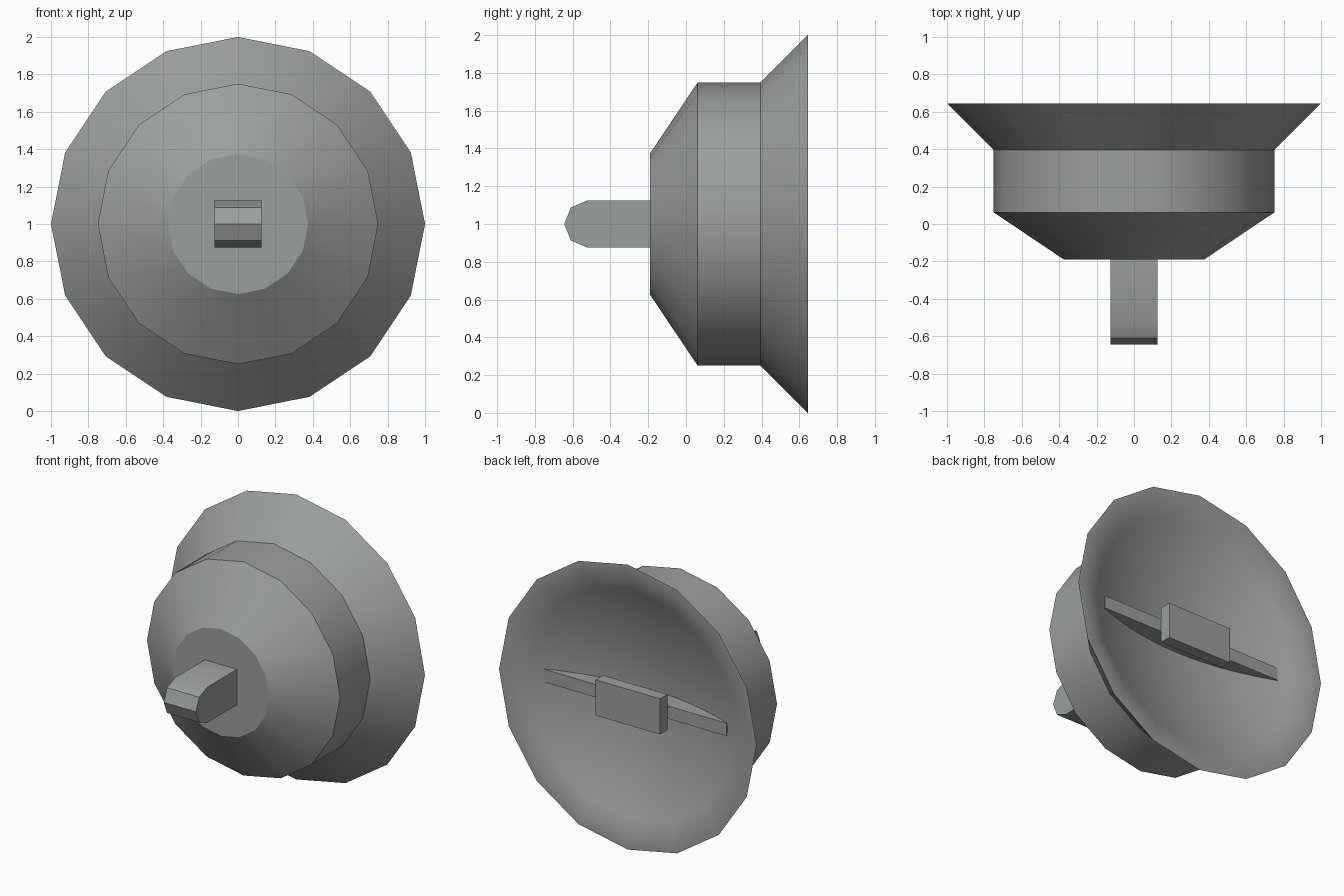
import bpy, bmesh, math

if "Cube" in bpy.data.objects:
    bpy.data.objects.remove(bpy.data.objects["Cube"])

SIDES = 16
CZ = 1.0            # height of the axis
RIM_Y = 0.645       # plane of the open rim
RIM_IN = 0.92       # inner rim radius
BOWL = 0.225        # bowl depth

grey = bpy.data.materials.new("light_grey")
grey.diffuse_color = (0.33, 0.35, 0.335, 1)
grey.use_nodes = True
grey.node_tree.nodes["Principled BSDF"].inputs["Base Color"].default_value = grey.diffuse_color


def bowl_y(r):
    """Depth position of the concave bowl surface at radius r."""
    return RIM_Y - BOWL * (1 - (r / RIM_IN) ** 2)


def finish(name, bm):
    bmesh.ops.remove_doubles(bm, verts=bm.verts, dist=1e-5)
    bmesh.ops.recalc_face_normals(bm, faces=bm.faces)
    me = bpy.data.meshes.new(name)
    bm.to_mesh(me)
    bm.free()
    me.materials.append(grey)
    ob = bpy.data.objects.new(name, me)
    bpy.context.collection.objects.link(ob)
    bpy.ops.object.select_all(action='DESELECT')
    bpy.context.view_layer.objects.active = ob
    ob.select_set(True)
    bpy.ops.object.shade_smooth_by_angle(angle=math.radians(30))
    return ob


def lathe(name, profile):
    """Revolve (radius, y) points about the y axis."""
    bm = bmesh.new()
    rings = [[bm.verts.new((r * math.sin(2 * math.pi * i / SIDES), y,
                            CZ + r * math.cos(2 * math.pi * i / SIDES)))
              for i in range(SIDES)] for r, y in profile]
    for a, b in zip(rings, rings[1:]):
        for i in range(SIDES):
            j = (i + 1) % SIDES
            bm.faces.new((a[i], a[j], b[j], b[i]))
    return finish(name, bm)


def prism(name, outline, offset):
    """Extrude a flat outline by an offset vector."""
    bm = bmesh.new()
    face = bm.faces.new([bm.verts.new(p) for p in outline])
    ext = bmesh.ops.extrude_face_region(bm, geom=[face], use_keep_orig=True)
    moved = [v for v in ext["geom"] if isinstance(v, bmesh.types.BMVert)]
    bmesh.ops.translate(bm, verts=moved, vec=offset)
    return finish(name, bm)


# Housing: front disc, cone, drum, flared rim, then the concave bowl
bowl = [(RIM_IN * k / 8, bowl_y(RIM_IN * k / 8)) for k in range(8, -1, -1)]
lathe("dish_housing", [(0, -0.19), (0.375, -0.19), (0.75, 0.062),
                       (0.75, 0.395), (1.0, RIM_Y)] + bowl)

# Mounting lug on the front, with a rounded nose
nose = [(-0.52 - 0.125 * math.sin(math.radians(a)),
         CZ + 0.125 * math.cos(math.radians(a))) for a in range(0, 181, 45)]
side = nose + [(-0.185, CZ - 0.125), (-0.185, CZ + 0.125)]
prism("front_lug", [(-0.125, y, z) for y, z in side], (0.25, 0, 0))

# Cross bar spanning the bowl, its front edge following the bowl
BAR_Y, HALF = 0.563, 0.71
curve = [HALF * k / 8 for k in range(-8, 9)]
bar = [(x, bowl_y(abs(x)) - 0.015, CZ - 0.045) for x in curve]
bar += [(HALF, BAR_Y, CZ - 0.045), (-HALF, BAR_Y, CZ - 0.045)]
prism("cross_bar", bar, (0, 0, 0.09))

# Block in the middle of the bar
block = [(x, BAR_Y, CZ + z) for x, z in
         ((-0.25, -0.125), (0.25, -0.125), (0.25, 0.125), (-0.25, 0.125))]
prism("centre_block", block, (0, RIM_Y - BAR_Y, 0))
